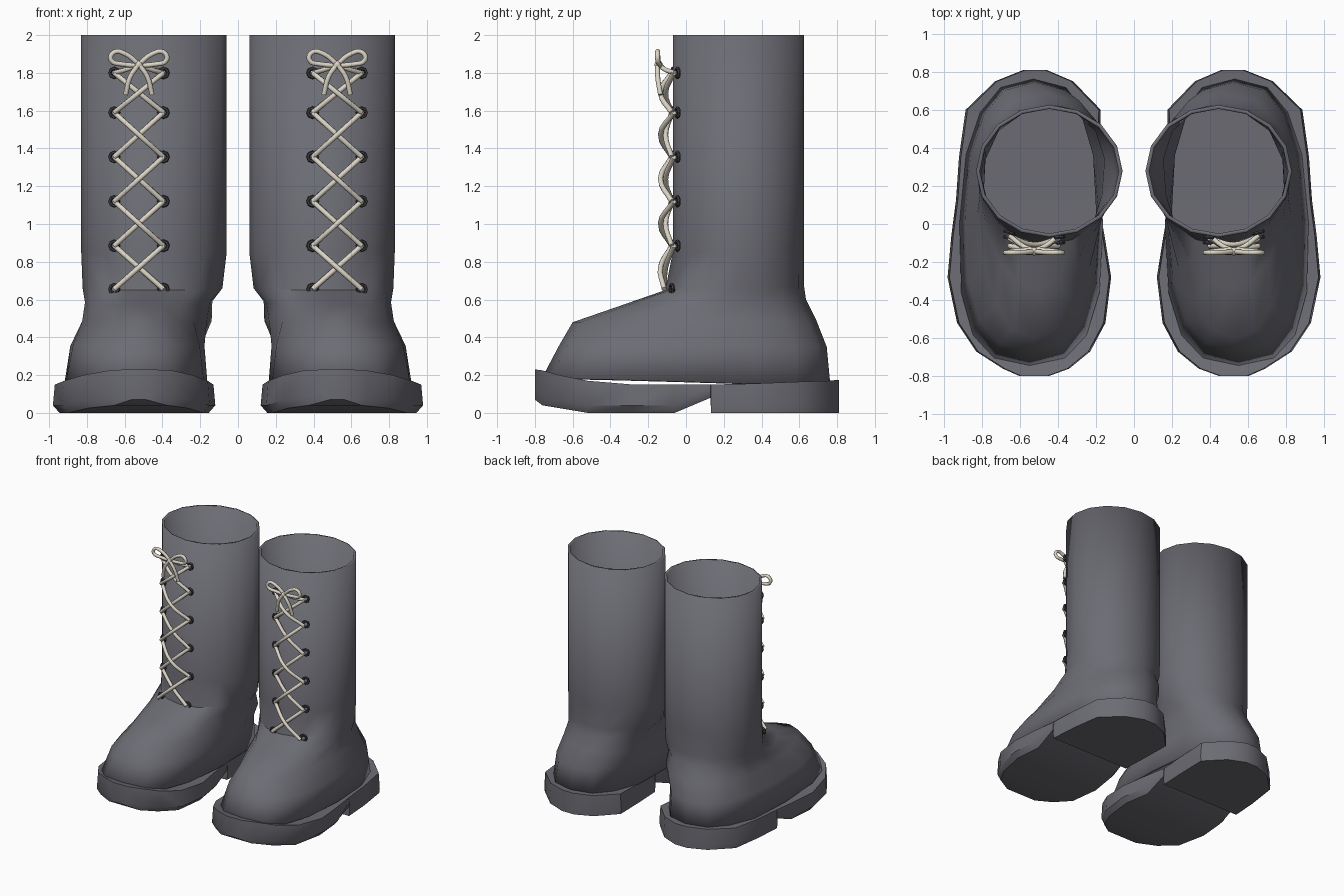
import bpy, bmesh, math
from mathutils import Vector

if "Cube" in bpy.data.objects:
    bpy.data.objects.remove(bpy.data.objects["Cube"])


def material(name, rgb):
    m = bpy.data.materials.new(name)
    m.diffuse_color = (*rgb, 1)
    m.use_nodes = True
    m.node_tree.nodes["Principled BSDF"].inputs["Base Color"].default_value = m.diffuse_color
    return m


LEATHER = material("leather", (0.15, 0.15, 0.175))
METAL = material("eyelet_metal", (0.05, 0.05, 0.06))
CORD = material("lace_cord", (0.72, 0.67, 0.57))


def loft(name, rings, caps):
    """Skin a list of closed rings, then mirror across x = 0."""
    bm = bmesh.new()
    rows = [[bm.verts.new(p) for p in r] for r in rings]
    n = len(rows[0])
    for a, b in zip(rows, rows[1:]):
        for i in range(n):
            bm.faces.new((a[i], a[(i + 1) % n], b[(i + 1) % n], b[i]))
    if caps:
        bm.faces.new(rows[0])
        bm.faces.new(rows[-1])
    bmesh.ops.recalc_face_normals(bm, faces=bm.faces)
    me = bpy.data.meshes.new(name)
    bm.to_mesh(me)
    bm.free()
    ob = bpy.data.objects.new(name, me)
    bpy.context.collection.objects.link(ob)
    me.materials.append(LEATHER)
    return ob


def finish(ob, angle):
    ob.modifiers.new("pair", 'MIRROR').use_mirror_merge = False
    bpy.ops.object.select_all(action='DESELECT')
    ob.select_set(True)
    bpy.context.view_layer.objects.active = ob
    bpy.ops.object.shade_smooth_by_angle(angle=math.radians(angle))


def spow(v, e):
    return math.copysign(abs(v) ** e, v)


def foot_ring(zf, zb, yb, yf, hx, hw, tx, tw, n, sides=16):
    """Rounded outline whose centre and width blend from heel to toe."""
    pts = []
    for i in range(sides):
        a = 2 * math.pi * i / sides
        s = spow(math.sin(a), 2 / n)
        u = (1 - s) / 2
        x = hx + (tx - hx) * u + spow(math.cos(a), 2 / n) * (hw + (tw - hw) * u)
        pts.append((x, yb + (yf - yb) * u, zb + (zf - zb) * u))
    return pts


# upper: foot and shaft in one skin
# z front, z back, y back, y front, heel centre/half width, toe centre/half width, squareness
upper = loft("boot_upper", [foot_ring(*r) for r in (
    (0.19, 0.14, 0.765, -0.76, 0.53, 0.36, 0.55, 0.395, 2.6),
    (0.36, 0.35, 0.745, -0.67, 0.52, 0.35, 0.545, 0.36, 2.5),
    (0.48, 0.49, 0.69, -0.60, 0.46, 0.41, 0.53, 0.25, 2.3),
    (0.57, 0.60, 0.635, -0.34, 0.45, 0.40, 0.51, 0.26, 2.1),
    (0.65, 0.67, 0.625, -0.11, 0.445, 0.39, 0.46, 0.35, 2),
    (0.85, 0.85, 0.625, -0.07, 0.445, 0.385, 0.445, 0.385, 2),
    (2.0, 2.0, 0.625, -0.07, 0.445, 0.385, 0.445, 0.385, 2),
)], False)
wall = upper.modifiers.new("thickness", 'SOLIDIFY')
wall.thickness = 0.02
wall.offset = -1
finish(upper, 50)

# sole: cross-sections from toe to heel (y, x inner, x outer, z top, z bottom)
sections = []
for y, xi, xo, zt, zb in (
    (-0.80, 0.45, 0.60, 0.23, 0.07),
    (-0.76, 0.34, 0.69, 0.225, 0.04),
    (-0.67, 0.23, 0.83, 0.20, 0.025),
    (-0.52, 0.15, 0.93, 0.17, 0.0),
    (-0.28, 0.12, 0.98, 0.15, 0.0),
    (-0.06, 0.155, 0.96, 0.15, 0.0),
    (0.13, 0.19, 0.935, 0.15, 0.08),
    (0.132, 0.19, 0.935, 0.15, 0.0),
    (0.35, 0.18, 0.92, 0.155, 0.0),
    (0.60, 0.175, 0.885, 0.165, 0.0),
    (0.75, 0.32, 0.73, 0.17, 0.0),
    (0.81, 0.46, 0.58, 0.175, 0.0),
):
    i = 0.035 if y < 0.13 else 0.005
    zm = zb + 0.04
    sections.append([(xi + 0.01, y, zt), (xi, y, zm), (xi + i, y, zb),
                     (xo - i, y, zb), (xo, y, zm), (xo - 0.01, y, zt)])
finish(loft("sole", sections, True), 40)

# eyelets
ROWS = (0.655, 0.885, 1.12, 1.355, 1.59, 1.80)
XL, XR, XM = 0.395, 0.655, 0.525
for side in (-1, 1):
    for z in ROWS:
        for x, y, turn in ((XL, -0.07, -0.1), (XR, -0.045, 0.3)):
            y -= 0.03 if z < 0.7 else 0
            bpy.ops.mesh.primitive_torus_add(
                major_segments=8, minor_segments=6, major_radius=0.024, minor_radius=0.01,
                location=(side * x, y, z), rotation=(math.pi / 2, 0, side * turn))
            ob = bpy.context.object
            ob.name = "eyelet"
            ob.data.materials.append(METAL)


def cord(name, paths, radius):
    """Round cord through smooth paths, drawn on both boots."""
    cu = bpy.data.curves.new(name, 'CURVE')
    cu.dimensions = '3D'
    cu.bevel_depth = radius
    cu.bevel_resolution = 2
    cu.resolution_u = 4
    cu.use_fill_caps = True
    for side in (-1, 1):
        for path in paths:
            sp = cu.splines.new('BEZIER')
            sp.bezier_points.add(len(path) - 1)
            for bp, (x, y, z) in zip(sp.bezier_points, path):
                bp.co = (side * x, y, z)
                bp.handle_left_type = bp.handle_right_type = 'AUTO'
    cu.materials.append(CORD)
    bpy.context.collection.objects.link(bpy.data.objects.new(name, cu))


# criss-cross laces, one strand over the other in turn
crosses = []
for k, (z0, z1) in enumerate(zip(ROWS, ROWS[1:])):
    y0 = -0.115 if k == 0 else -0.075
    over, under = (-0.135, -0.108) if k % 2 else (-0.108, -0.135)
    crosses.append([(XL, y0, z0), (XM, over, (z0 + z1) / 2), (XR, -0.065, z1)])
    crosses.append([(XR, y0, z0), (XM, under, (z0 + z1) / 2), (XL, -0.075, z1)])
cord("crossed_laces", crosses, 0.014)

# bow: ends from top eyelets, two loops, two tails
bow = []
for d in (-1, 1):
    def at(dx, y, z):
        return (XM + d * dx, y, z)
    bow.append([at(0.13, -0.06, 1.80), at(0.06, -0.115, 1.82), at(0, -0.14, 1.845)])
    bow.append([at(0, -0.145, 1.845), at(0.07, -0.15, 1.90), at(0.13, -0.15, 1.91),
                at(0.148, -0.15, 1.87), at(0.08, -0.14, 1.845), at(0, -0.135, 1.84)])
    bow.append([at(0, -0.15, 1.845), at(0.045, -0.15, 1.78), at(0.07, -0.135, 1.685)])
cord("lace_bow", bow, 0.013)

# bow knots
for side in (-1, 1):
    bpy.ops.mesh.primitive_uv_sphere_add(segments=8, ring_count=6, radius=0.022,
                                         location=(side * XM, -0.145, 1.843))
    ob = bpy.context.object
    ob.name = "bow_knot"
    ob.data.materials.append(CORD)
    bpy.ops.object.shade_smooth()
